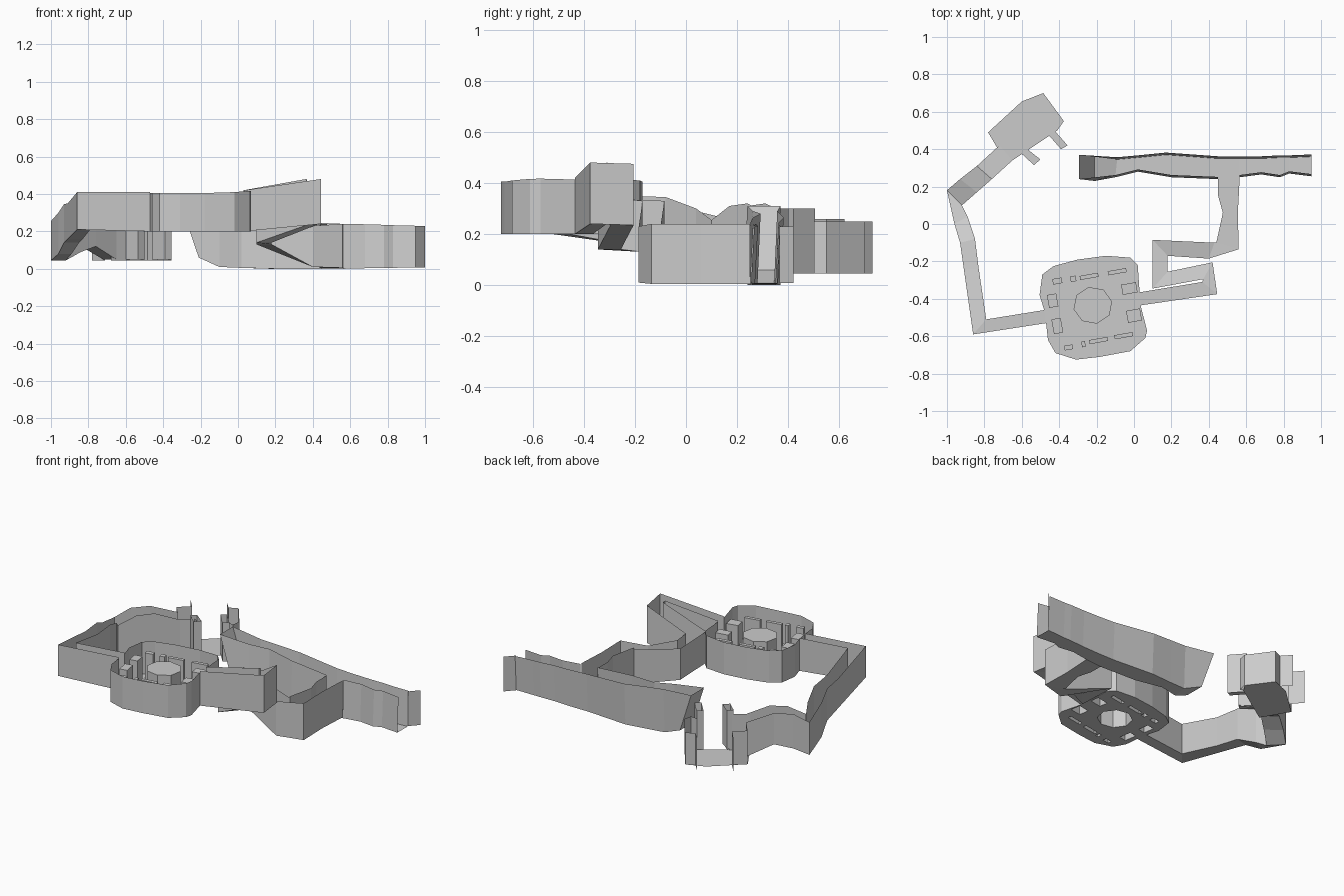
import bpy, bmesh, math
from mathutils import Vector

if "Cube" in bpy.data.objects:
    bpy.data.objects.remove(bpy.data.objects["Cube"])


def finish(name, bm):
    mesh = bpy.data.meshes.new(name)
    bm.to_mesh(mesh)
    bm.free()
    ob = bpy.data.objects.new(name, mesh)
    bpy.context.collection.objects.link(ob)
    return ob


def trough(name, sections, cap_start=False, cap_end=False, open_right=(),
           lean=(0, 0), lean_start=None):
    """Open channel; each section is (left x, y, right x, y, floor z, wall height)."""
    bm = bmesh.new()
    rows = []
    for i, (lx, ly, rx, ry, z, h) in enumerate(sections):
        dx, dy = lean_start if (i == 0 and lean_start) else lean
        rows.append([bm.verts.new(p) for p in (
            (lx + dx, ly + dy, z + h), (lx, ly, z), (rx, ry, z), (rx + dx, ry + dy, z + h))])
    for i, (a, b) in enumerate(zip(rows, rows[1:])):
        for k in range(3):
            if k == 2 and i in open_right:
                continue
            bm.faces.new((a[k], a[k + 1], b[k + 1], b[k]))
    if cap_start:
        bm.faces.new(rows[0])
    if cap_end:
        bm.faces.new(rows[-1][::-1])
    return finish(name, bm)


def fence(name, pts, z, h):
    """Thin upright wall along a path."""
    bm = bmesh.new()
    low = [bm.verts.new((x, y, z)) for x, y in pts]
    top = [bm.verts.new((x, y, z + h)) for x, y in pts]
    for i in range(len(pts) - 1):
        bm.faces.new((low[i], low[i + 1], top[i + 1], top[i]))
    return finish(name, bm)


def rect(cx, cy, w, d, ang):
    c, s = math.cos(ang), math.sin(ang)
    return [(cx + c * u * w / 2 - s * v * d / 2, cy + s * u * w / 2 + c * v * d / 2)
            for u, v in ((-1, -1), (1, -1), (1, 1), (-1, 1))]


# Hub: floor with holes, outer wall open at both arms, hollow capped blocks inside
HUB_Z = 0.2
outline = [(-.47, -.53), (-.48, -.46), (-.505, -.38), (-.49, -.27), (-.43, -.225), (-.30, -.19),
           (-.15, -.17), (-.02, -.18), (.02, -.22), (.03, -.365), (.035, -.435),
           (.07, -.57), (.06, -.61), (-.02, -.68), (-.18, -.71), (-.31, -.725),
           (-.42, -.69), (-.46, -.62)]
holes = [([(-.22 + .105 * math.cos(math.radians(45 * i + 12)),
            -.435 + .1 * math.sin(math.radians(45 * i + 12))) for i in range(8)], .17)]
tilt = math.radians(10)
for cx, cy, w, d in ((-.435, -.41, .05, .07), (-.41, -.545, .05, .08),
                     (-.025, -.345, .08, .055), (0, -.49, .075, .065),
                     (-.41, -.305, .05, .03), (-.325, -.293, .03, .03),
                     (-.24, -.28, .10, .022), (-.09, -.255, .10, .022),
                     (-.35, -.66, .045, .025), (-.27, -.643, .02, .03),
                     (-.19, -.623, .10, .022), (-.055, -.597, .10, .022)):
    holes.append((rect(cx, cy, w, d, tilt), .17))


def top_z(x):
    return .405 if x < -.1 else .41 + .1 * max(0, x)


bm = bmesh.new()
edges = []


def loop(pts):
    vs = [bm.verts.new((x, y, HUB_Z)) for x, y in pts]
    es = [bm.edges.new((vs[i], vs[(i + 1) % len(vs)])) for i in range(len(vs))]
    edges.extend(es)
    return vs


outer = loop(outline)
inner = [(loop(p), h) for p, h in holes]
bmesh.ops.triangle_fill(bm, use_beauty=True, use_dissolve=False, edges=edges, normal=Vector((0, 0, 1)))
upper = [bm.verts.new((v.co.x, v.co.y, top_z(v.co.x))) for v in outer]
for i in range(len(outer)):
    if i in (0, 9):          # arm openings
        continue
    j = (i + 1) % len(outer)
    bm.faces.new((outer[i], outer[j], upper[j], upper[i]))
for vs, h in inner:
    ups = [bm.verts.new(v.co + Vector((0, 0, h))) for v in vs]
    for i in range(len(vs)):
        j = (i + 1) % len(vs)
        bm.faces.new((vs[i], vs[j], ups[j], ups[i]))
    bm.faces.new(ups)
finish("hub", bm)

# West arm, sinking towards the outer bend and rising over a hump
trough("west_arm", [
    (-.47, -.53, -.48, -.46, .2, .21),
    (-.86, -.59, -.79, -.51, .21, .20),
    (-.91, -.24, -.83, -.24, .16, .19),
    (-.93, -.10, -.85, -.08, .14, .205),
    (-.96, .00, -.89, .04, .08, .22),
    (-1.0, .18, -.92, .10, .045, .21),
    (-.93, .24, -.84, .17, .09, .22),
    (-.84, .31, -.76, .24, .12, .2),
    (-.72, .42, -.65, .34, .05, .22)])

# Switchback ramp from the hub down to the long bar
trough("switchback_ramp", [
    (.03, -.365, .035, -.435, .2, .22),
    (.365, -.31, .445, -.375, .24, .24),
    (.37, -.295, .42, -.205, .235, .24),
    (.10, -.345, .18, -.255, .14, .2),
    (.10, -.085, .18, -.17, .13, .2),
    (.43, -.10, .40, -.185, .01, .22),
    (.44, -.10, .56, -.135, .005, .235),
    (.475, .06, .555, .06, .005, .235),
    (.45, .15, .56, .15, .005, .235),
    (.45, .25, .565, .25, .005, .235)])

# Long bar with the leaning west end and open east end
trough("long_bar", [
    (-.21, .36, -.21, .23, .06, .25),
    (-.09, .345, -.10, .25, .01, .28),
    (.02, .355, .02, .28, .005, .275),
    (.17, .37, .20, .25, .0, .265),
    (.45, .35, .45, .24, .0, .245),
    (.565, .35, .565, .25, .0, .24),
    (.68, .35, .68, .265, .003, .235),
    (.78, .355, .78, .25, .005, .23),
    (.83, .355, .83, .27, .005, .228),
    (.95, .36, .95, .255, .008, .222)],
    cap_start=True, open_right=(4,), lean=(0, .012), lean_start=(-.085, .01))
fence("bar_end_fin", [(.95, .365), (1.0, .42)], .008, .222)

# Gate: floor, walls with a gap on both long sides
bm = bmesh.new()
bm.faces.new([bm.verts.new((x, y, .045)) for x, y in
              ((-.68, .32), (-.41, .5), (-.375, .55), (-.485, .70), (-.60, .655), (-.78, .49))])
finish("gate_floor", bm)
fence("gate_wall_west", [(-.72, .42), (-.78, .49), (-.71, .55), (-.77, .62)], .045, .215)
fence("gate_wall_east", [(-.59, .73), (-.54, .675), (-.485, .70), (-.375, .55), (-.385, .50),
                         (-.43, .505), (-.355, .42)], .045, .205)
fence("gate_wall_south", [(-.65, .34), (-.68, .32), (-.58, .39), (-.50, .345)], .045, .23)

# Two boarding stubs on the inner side of the gate
for k, quad in enumerate(([(-.60, .375), (-.57, .40), (-.50, .345), (-.535, .315)],
                          [(-.46, .48), (-.43, .505), (-.355, .42), (-.39, .40)])):
    fence(f"gate_stub_{k + 1}", quad + quad[:1], .05, .25)
    bm = bmesh.new()
    bm.faces.new([bm.verts.new((x, y, .05)) for x, y in quad])
    finish(f"gate_stub_floor_{k + 1}", bm)
